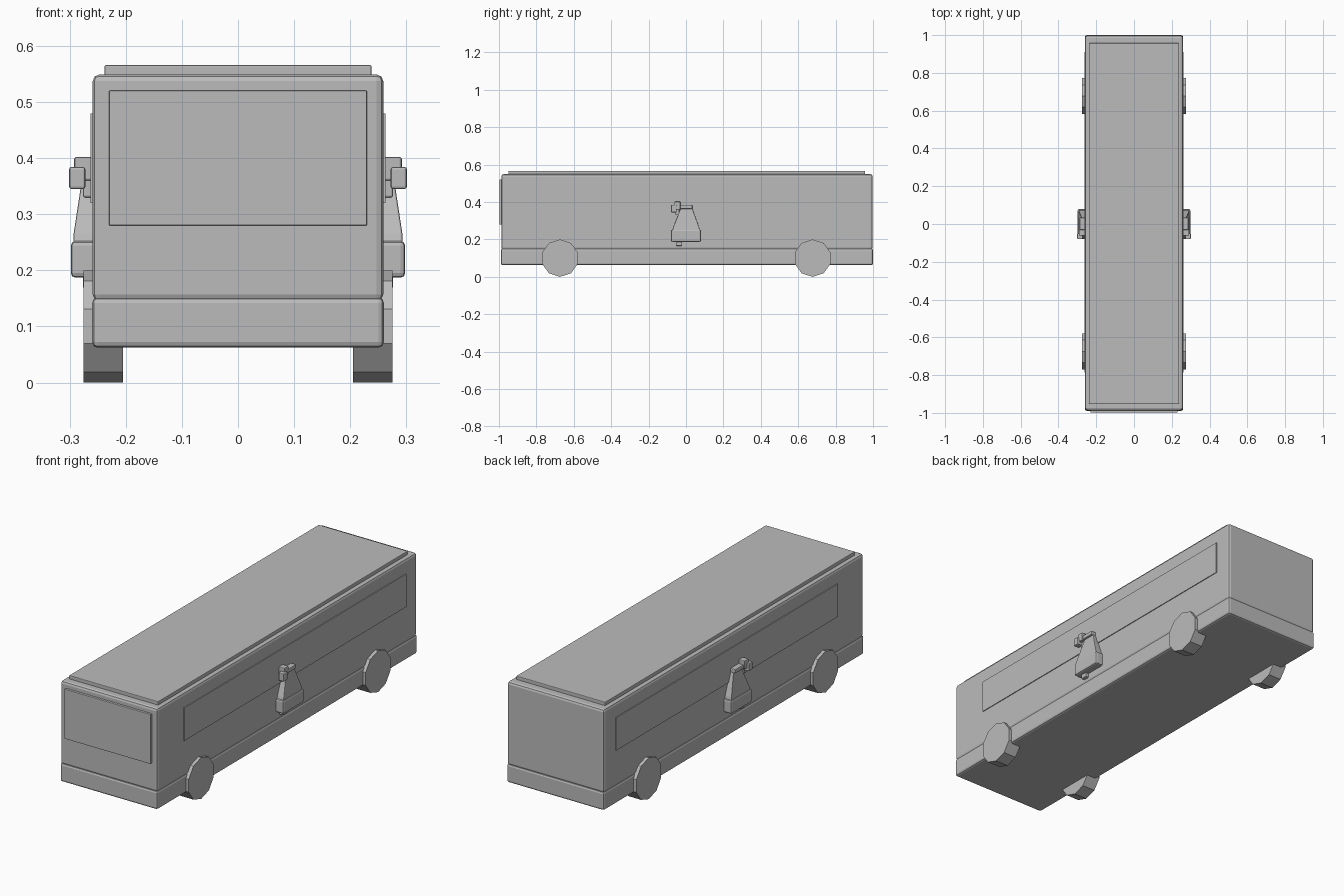
import bpy, bmesh, math
from mathutils import Matrix, Vector

if "Cube" in bpy.data.objects:
    bpy.data.objects.remove(bpy.data.objects["Cube"])

grey = bpy.data.materials.new("plain grey")
grey.diffuse_color = (0.5, 0.5, 0.5, 1)
grey.use_nodes = True
grey.node_tree.nodes["Principled BSDF"].inputs["Base Color"].default_value = grey.diffuse_color


def finish(name, bm, bevel=0.0, segments=2):
    bmesh.ops.recalc_face_normals(bm, faces=bm.faces)
    mesh = bpy.data.meshes.new(name)
    bm.to_mesh(mesh)
    bm.free()
    mesh.materials.append(grey)
    ob = bpy.data.objects.new(name, mesh)
    bpy.context.collection.objects.link(ob)
    if bevel:
        mod = ob.modifiers.new("Bevel", 'BEVEL')
        mod.width = bevel
        mod.segments = segments
    return ob


def box(name, lo, hi, bevel=0.0):
    bm = bmesh.new()
    bmesh.ops.create_cube(bm, size=1)
    lo, hi = Vector(lo), Vector(hi)
    for v in bm.verts:
        v.co = Vector([(lo[i] + hi[i]) / 2 + v.co[i] * (hi[i] - lo[i]) for i in range(3)])
    return finish(name, bm, bevel)


def side_box(name, side, x0, x1, y0, y1, z0, z1, bevel=0.0):
    a, b = sorted((side * x0, side * x1))
    return box(name, (a, y0, z0), (b, y1, z1), bevel)


# Body, lower skirt, roof plate and windscreen
box("body", (-0.259, -0.987, 0.145), (0.259, 0.998, 0.549), 0.012)
box("lower_skirt", (-0.26, -0.989, 0.062), (0.26, 1.0, 0.152), 0.01)
box("roof_plate", (-0.238, -0.95, 0.54), (0.238, 0.957, 0.566), 0.003)
box("windscreen", (-0.23, -0.998, 0.28), (0.23, -0.98, 0.52), 0.002)

for side, label in ((1, "right"), (-1, "left")):
    # Long side window
    side_box(label + "_window", side, 0.25, 0.263, -0.785, 0.91, 0.32, 0.479)

    # Ten-sided wheels
    for y, end in ((-0.674, "front"), (0.677, "rear")):
        bm = bmesh.new()
        bmesh.ops.create_cone(bm, cap_ends=True, segments=10, radius1=0.1,
                              radius2=0.1, depth=0.07)
        # stand the disc upright with one corner on the ground
        bmesh.ops.rotate(bm, verts=bm.verts, matrix=Matrix.Rotation(math.pi / 2, 3, 'Y'))
        low = min(bm.verts, key=lambda v: v.co.z).co
        turn = -math.pi / 2 - math.atan2(low.z, low.y)
        bmesh.ops.rotate(bm, verts=bm.verts, matrix=Matrix.Rotation(turn, 3, 'X'))
        bmesh.ops.translate(bm, verts=bm.verts, vec=(side * 0.24, y, 0.1))
        finish(f"{label}_{end}_wheel", bm)

    # Tapered side fitting
    bm = bmesh.new()
    outline = [(-0.075, 0.24), (0.075, 0.24), (0.07, 0.265), (0.032, 0.37), (-0.027, 0.37), (-0.068, 0.265)]
    face = bm.faces.new([bm.verts.new((side * 0.25, y, z)) for y, z in outline])
    new = bmesh.ops.extrude_face_region(bm, geom=[face])["geom"]
    for v in new:
        if isinstance(v, bmesh.types.BMVert):
            v.co.x = side * (0.293 if v.co.z < 0.3 else 0.277)
    finish(label + "_fitting_taper", bm, 0.003)
    side_box(label + "_fitting_base", side, 0.25, 0.298, -0.08, 0.08, 0.187, 0.252, 0.008)
    side_box(label + "_fitting_cap", side, 0.25, 0.288, -0.03, 0.034, 0.364, 0.384, 0.004)
    side_box(label + "_fitting_post", side, 0.255, 0.292, -0.062, -0.03, 0.36, 0.402, 0.004)
    side_box(label + "_fitting_neck", side, 0.255, 0.276, -0.056, -0.036, 0.33, 0.365, 0.003)
    side_box(label + "_fitting_nozzle", side, 0.272, 0.301, -0.08, -0.05, 0.345, 0.384, 0.004)
    side_box(label + "_fitting_foot", side, 0.25, 0.276, -0.054, -0.021, 0.166, 0.2, 0.004)
